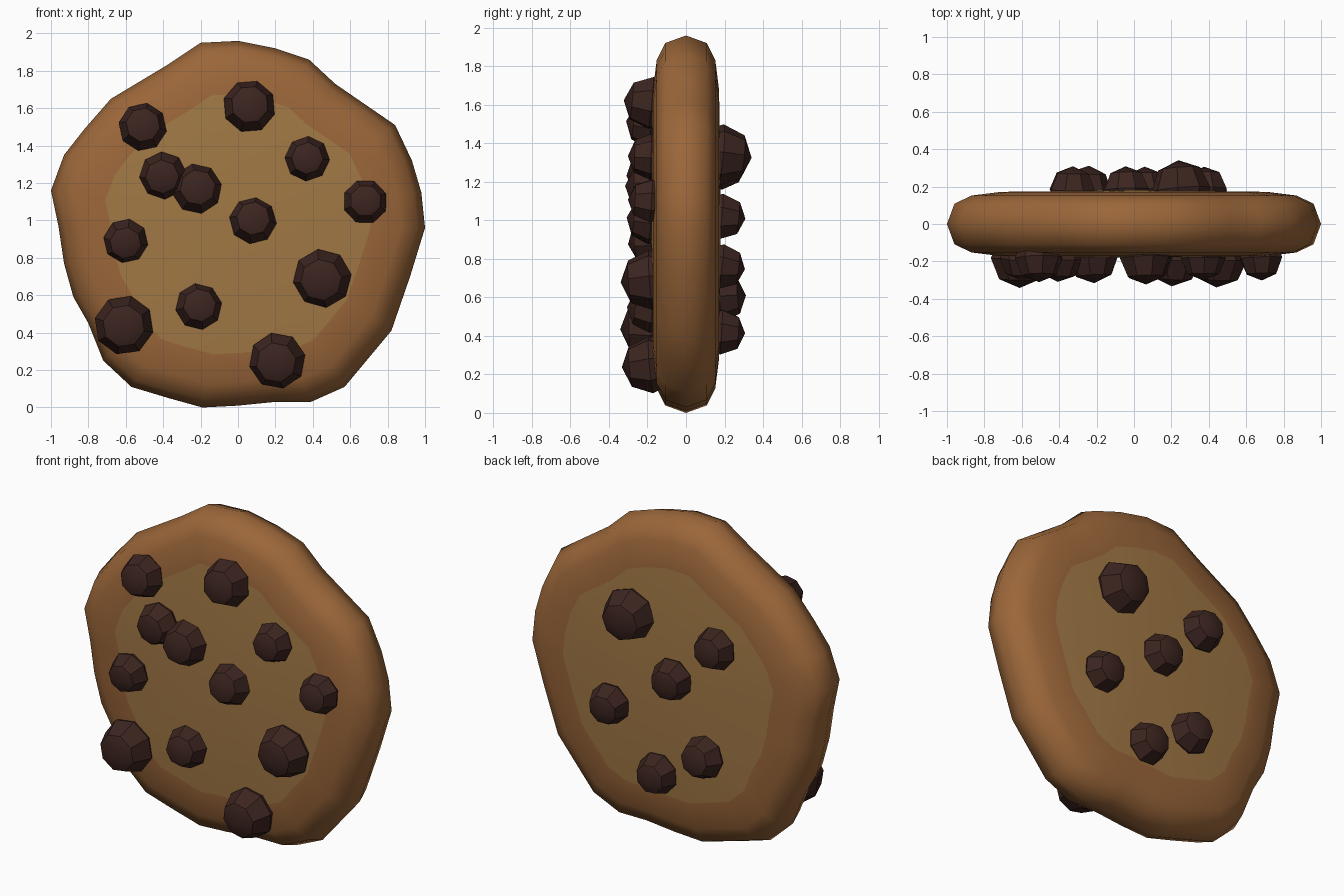
import bpy, bmesh, math, random
from mathutils import Matrix

if "Cube" in bpy.data.objects:
    bpy.data.objects.remove(bpy.data.objects["Cube"])

random.seed(4)


def material(name, rgb):
    m = bpy.data.materials.new(name)
    m.diffuse_color = (*rgb, 1)
    m.use_nodes = True
    m.node_tree.nodes["Principled BSDF"].inputs["Base Color"].default_value = m.diffuse_color
    return m


crust = material("crust_brown", (0.33, 0.135, 0.042))
crumb = material("crumb_tan", (0.36, 0.19, 0.06))
dark = material("dark_chocolate", (0.045, 0.018, 0.014))


def finish(bm, name, mats, smooth_angle):
    bmesh.ops.recalc_face_normals(bm, faces=bm.faces)
    me = bpy.data.meshes.new(name)
    bm.to_mesh(me)
    bm.free()
    ob = bpy.data.objects.new(name, me)
    bpy.context.collection.objects.link(ob)
    for m in mats:
        me.materials.append(m)
    bpy.ops.object.select_all(action='DESELECT')
    bpy.context.view_layer.objects.active = ob
    ob.select_set(True)
    bpy.ops.object.shade_smooth_by_angle(angle=math.radians(smooth_angle))
    return ob


# Cookie body: irregular hand-shaped outline (x, z), lofted through a rounded profile
outline = [(-0.20, 1.95), (0, 1.96), (0.2, 1.92), (0.38, 1.86), (0.52, 1.73),
           (0.68, 1.62), (0.84, 1.51), (0.93, 1.32), (0.98, 1.15), (1.0, 0.96),
           (0.92, 0.70), (0.82, 0.41), (0.57, 0.11), (0.39, 0.03), (0.20, 0.03),
           (0, 0.01), (-0.19, 0.0), (-0.37, 0.05), (-0.57, 0.11), (-0.72, 0.25),
           (-0.80, 0.45), (-0.88, 0.59), (-0.93, 0.77), (-0.96, 0.97), (-1.0, 1.16),
           (-0.93, 1.35), (-0.82, 1.49), (-0.68, 1.65), (-0.38, 1.83)]
half = [(0.71, 0.172), (0.87, 0.152), (0.96, 0.108)]          # (scale, y)
profile = [(s, -y) for s, y in half] + [(1.0, 0.0)] + half[::-1]
CZ = 0.98
bm = bmesh.new()
rings = [[bm.verts.new((x * s, y, CZ + (z - CZ) * s)) for x, z in outline]
         for s, y in profile]
n = len(outline)
for a, b in zip(rings, rings[1:]):
    for i in range(n):
        j = (i + 1) % n
        bm.faces.new((a[i], a[j], b[j], b[i]))
# Paler crumb faces, slightly domed on both sides
for ring, y in ((rings[0], -0.18), (rings[-1], 0.18)):
    c = bm.verts.new((0, y, CZ))
    for i in range(n):
        bm.faces.new((ring[i], ring[(i + 1) % n], c)).material_index = 1
finish(bm, "cookie_body", (crust, crumb), 60)

# Chocolate chips: low-poly balls half sunk in each face, pointed outwards
front = [(-.51, 1.50, .13), (.06, 1.61, .142), (.37, 1.33, .12), (-.40, 1.24, .128),
         (-.22, 1.17, .135), (.68, 1.10, .12), (.08, 1.00, .127), (-.60, .89, .12),
         (.45, .69, .158), (-.21, .54, .125), (-.61, .44, .16), (.21, .25, .152)]
back = [(.25, 1.34, .16), (-.33, 1.28, .127), (-.04, 1.02, .127),
        (.38, .76, .125), (-.25, .60, .13), (.06, .42, .125)]


def chips(name, spots, y):
    for k, (x, z, r) in enumerate(spots):
        bm = bmesh.new()
        spin = Matrix.Rotation(random.uniform(0, math.pi / 4), 4, 'Y')
        tilt = Matrix.Rotation(math.pi / 2 + random.uniform(-.15, .15), 4, 'X')
        bmesh.ops.create_uvsphere(bm, u_segments=8, v_segments=4, radius=r,
                                  matrix=Matrix.Translation((x, y, z)) @ spin @ tilt)
        finish(bm, f"{name}_{k + 1}", (dark,), 20)


chips("front_chip", front, -0.182)
chips("back_chip", back, 0.182)
